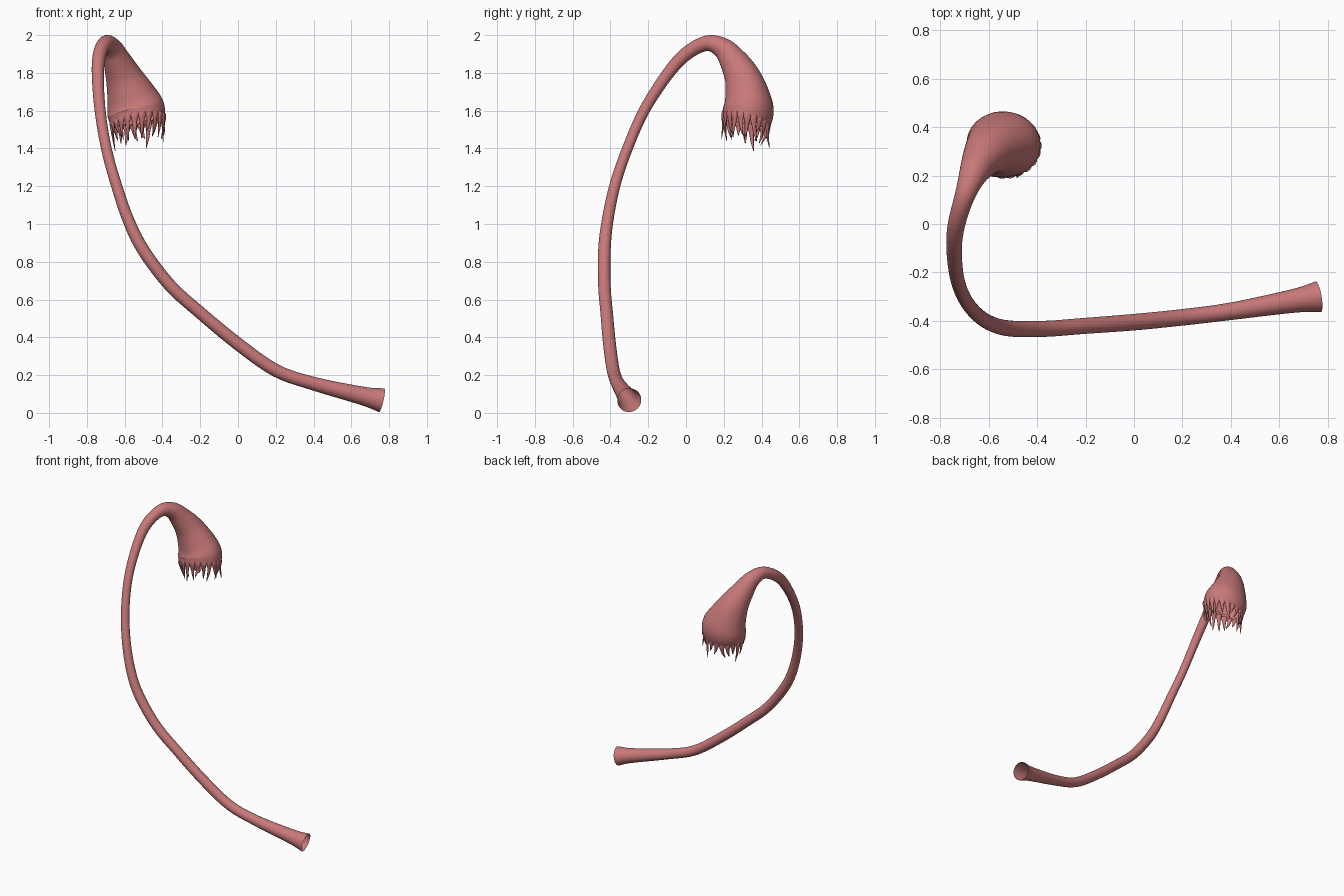
import bpy, bmesh, math, random
from mathutils import Vector

if "Cube" in bpy.data.objects:
    bpy.data.objects.remove(bpy.data.objects["Cube"])

random.seed(4)
mat = bpy.data.materials.new("pink_tissue")
mat.diffuse_color = (0.58, 0.19, 0.19, 1)
mat.use_nodes = True
mat.node_tree.nodes["Principled BSDF"].inputs["Base Color"].default_value = mat.diffuse_color


def spline(a, b, c, d, t):
    # Catmull-Rom on position + radius
    return [0.5 * (2*q + (r-p)*t + (2*p-5*q+4*r-s)*t*t + (3*q-p-3*r+s)*t**3)
            for p, q, r, s in zip(a, b, c, d)]


def sample(pts, n):
    first = [2*p - q for p, q in zip(pts[0], pts[1])]
    last = [2*p - q for p, q in zip(pts[-1], pts[-2])]
    k = [first] + list(pts) + [last]
    out = [spline(*k[i:i+4], j/n) for i in range(len(pts)-1) for j in range(n)]
    return out + [list(pts[-1])]


def loft(bm, path, sides, flat=None, cap=False):
    """Sweep a circle along (x, y, z, r); flat = (axis, factor) squashes it in the world."""
    c = [Vector(p[:3]) for p in path]
    rings, u = [], None
    for i, p in enumerate(path):
        t = (c[min(i+1, len(c)-1)] - c[max(i-1, 0)]).normalized()
        u = t.orthogonal() if u is None else u - t*u.dot(t)
        u.normalize()
        v = t.cross(u)
        ring = []
        for s in range(sides):
            a = 2*math.pi*s/sides
            o = (u*math.cos(a) + v*math.sin(a)) * p[3]
            if flat:
                o -= flat[0] * o.dot(flat[0]) * (1-flat[1](p[3]))
            ring.append(bm.verts.new(c[i] + o))
        rings.append(ring)
    for r0, r1 in zip(rings, rings[1:]):
        for s in range(sides):
            n = (s+1) % sides
            bm.faces.new((r0[s], r0[n], r1[n], r1[s]))
    if cap:
        bm.faces.new(rings[-1])
    return [v.co.copy() for v in rings[-1]]


def finish(bm, name):
    me = bpy.data.meshes.new(name)
    bm.to_mesh(me)
    bm.free()
    ob = bpy.data.objects.new(name, me)
    bpy.context.collection.objects.link(ob)
    me.materials.append(mat)
    me.polygons.foreach_set("use_smooth", [True] * len(me.polygons))
    return ob


# Curved tube: flared open mouth, long stem, hook, bell
tube = [
    (0.76, -0.30, 0.067, 0.064), (0.66, -0.317, 0.09, 0.049), (0.40, -0.36, 0.155, 0.036),
    (0.20, -0.385, 0.225, 0.034), (0.0, -0.405, 0.365, 0.034), (-0.20, -0.42, 0.53, 0.033),
    (-0.36, -0.432, 0.675, 0.033), (-0.50, -0.432, 0.86, 0.033), (-0.58, -0.415, 1.02, 0.031),
    (-0.645, -0.375, 1.21, 0.029), (-0.697, -0.31, 1.40, 0.028), (-0.73, -0.222, 1.60, 0.029),
    (-0.742, -0.10, 1.79, 0.032), (-0.732, 0.0, 1.90, 0.036), (-0.70, 0.11, 1.957, 0.041),
    (-0.668, 0.195, 1.93, 0.056), (-0.64, 0.25, 1.865, 0.074), (-0.605, 0.297, 1.78, 0.098),
    (-0.57, 0.322, 1.69, 0.128), (-0.543, 0.33, 1.61, 0.153), (-0.53, 0.318, 1.545, 0.147)]
bm = bmesh.new()
rim = loft(bm, sample(tube, 5), 44,
           (Vector((0, 1, 0)), lambda r: 1 - 0.12*max(0, min(1, (r-0.08)/0.06))))
finish(bm, "curved_tube")

# Tapered finger-like fringe around the bell rim
bm = bmesh.new()
mid = sum(rim, Vector()) / len(rim)
for i in range(0, len(rim), 2):
    base = rim[i]
    out = (base - mid).normalized()
    side = Vector((-out.y, out.x, 0))
    length = random.uniform(0.06, 0.13)
    bend, curl = random.uniform(-0.025, 0.025), random.uniform(-0.03, 0.015)
    pts = []
    for k, r in ((-0.15, 0.018), (0.0, 0.021), (0.25, 0.013), (0.6, 0.009), (1.0, 0.002)):
        p = base + Vector((0, 0, -length*k)) + side*bend*k*k + out*(curl*k*k - 0.006)
        pts.append((*p, r))
    loft(bm, sample(pts, 2), 8, (out, lambda r: 0.5), True)
finish(bm, "fringe")
